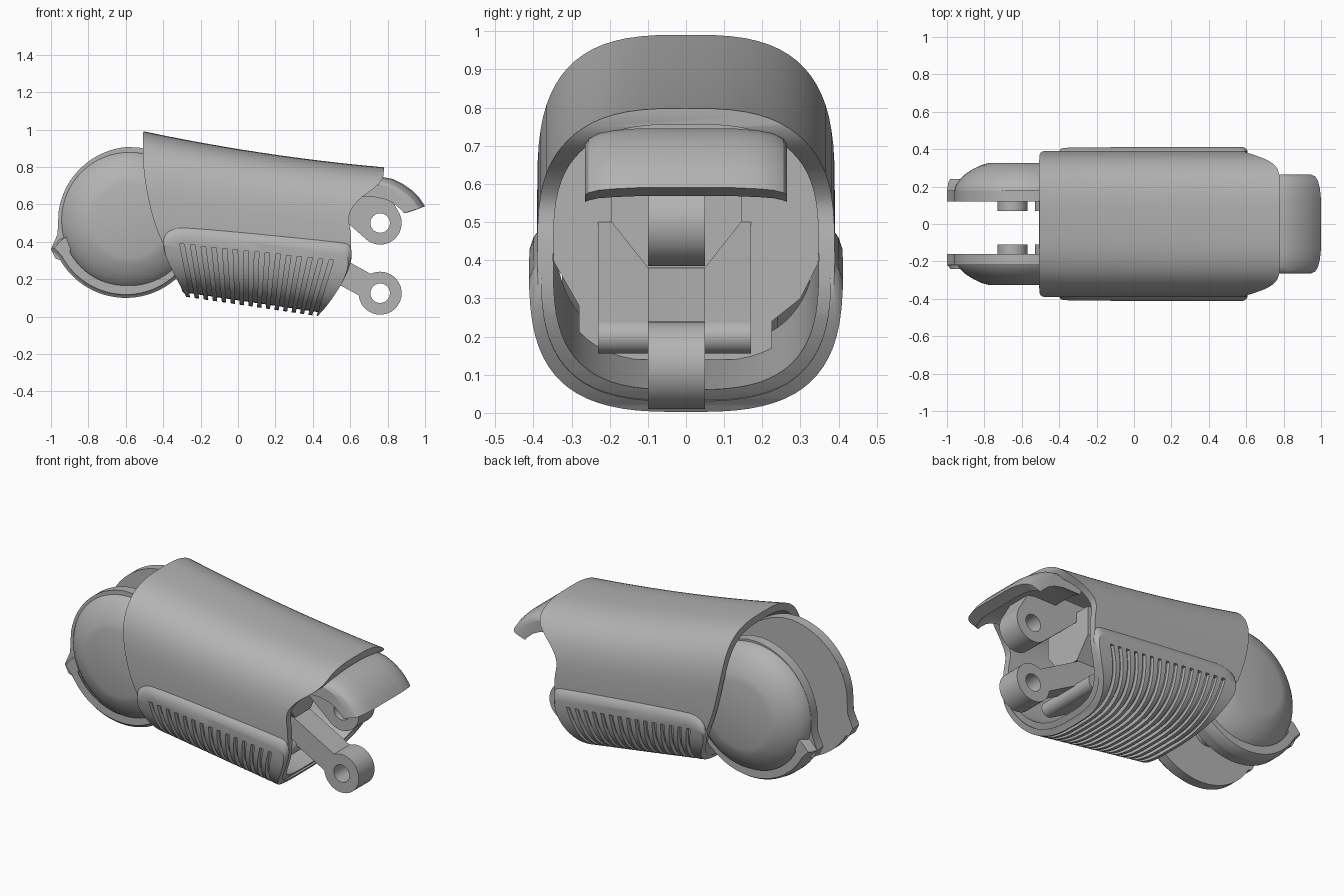
import bpy, bmesh
from math import sin, cos, radians, pi, copysign

if "Cube" in bpy.data.objects:
    bpy.data.objects.remove(bpy.data.objects["Cube"])

grey = bpy.data.materials.new("plain grey")
grey.use_nodes = True
grey.diffuse_color = (0.45, 0.45, 0.45, 1)
grey.node_tree.nodes["Principled BSDF"].inputs["Base Color"].default_value = grey.diffuse_color


# Helpers
def loft(name, rings):
    """Closed solid through a row of matching rings."""
    bm = bmesh.new()
    rows = [[bm.verts.new(p) for p in ring] for ring in rings]
    count = len(rows[0])
    for a, b in zip(rows, rows[1:]):
        for i in range(count):
            j = (i + 1) % count
            bm.faces.new((a[i], a[j], b[j], b[i]))
    bm.faces.new(rows[0])
    bm.faces.new(rows[-1])
    bmesh.ops.recalc_face_normals(bm, faces=bm.faces)
    mesh = bpy.data.meshes.new(name)
    bm.to_mesh(mesh)
    bm.free()
    mesh.materials.append(grey)
    obj = bpy.data.objects.new(name, mesh)
    bpy.context.collection.objects.link(obj)
    return obj


def prism(name, outline, sections, pivot=(0, 0)):
    """Side outline (x, z) swept along y; sections are (y, x scale, z scale, z shift)."""
    px, pz = pivot
    return loft(name, [[(px + (x - px) * sx, y, pz + (z - pz) * sz + dz) for x, z in outline]
                       for y, sx, sz, dz in sections])


def both_ways(half):
    """Mirror sections given from the outside in."""
    return [(-y, *rest) for y, *rest in half] + half[::-1]


def plate(name, outline, y0, y1):
    return prism(name, outline, [(y0, 1, 1, 0), (y1, 1, 1, 0)])


def boolean(obj, cutter, operation="DIFFERENCE"):
    mod = obj.modifiers.new("cut", "BOOLEAN")
    mod.operation, mod.solver, mod.object = operation, "EXACT", cutter
    bpy.context.view_layer.update()
    graph = bpy.context.evaluated_depsgraph_get()
    mesh = bpy.data.meshes.new_from_object(obj.evaluated_get(graph))
    obj.modifiers.clear()
    obj.data = mesh
    bpy.data.objects.remove(cutter)


def rounded(points, times=2):
    """Corner cutting."""
    for _ in range(times):
        out = []
        for i, (x, z) in enumerate(points):
            u, w = points[(i + 1) % len(points)]
            out += [(x * .75 + u * .25, z * .75 + w * .25), (x * .25 + u * .75, z * .25 + w * .75)]
        points = out
    return points


def arc(cx, cz, r, start, end, steps=32):
    return [(cx + r * cos(radians(start + (end - start) * i / steps)),
             cz + r * sin(radians(start + (end - start) * i / steps))) for i in range(steps + 1)]


def circle(cx, cz, r, steps=64):
    return arc(cx, cz, r, 0, 360, steps)[:-1]


def body(name, grow, x0, x1, steps=16, sides=72):
    """Long body with a rounded-square cross-section."""
    rings = []
    for k in range(steps + 1):
        x = x0 + (x1 - x0) * k / steps
        top = 0.896 - 0.163 * x + 0.048 * x * x + grow
        low = 0.087 - 0.147 * x - grow
        ring = []
        for i in range(sides):
            c, s = cos(2 * pi * i / sides), sin(2 * pi * i / sides)
            ring.append((x, (0.39 + grow) * copysign(abs(c) ** 0.67, c),
                         (top + low) / 2 + (top - low) / 2 * copysign(abs(s) ** 0.67, s)))
        rings.append(ring)
    return loft(name, rings)


# Hollow shell trimmed to its side outline
shell = body("shell", 0, -0.7, 0.95)
boolean(shell, body("shell_core", -0.042, -0.8, 1.05))
trim = [(.78, 1.3), (.785, .77), (.765, .72), (.72, .68), (.65, .63), (.6, .57), (.59, .52),
        (.605, .44), (.605, .3), (.56, .19), (.47, .06), (.4, 0), (.3, -.2), (-.22, -.2),
        (-.28, .1), (-.37, .32), (-.45, .5), (-.495, .7), (-.51, .85), (-.5, 1.3)]
boolean(shell, plate("shell_trim", rounded(trim), -0.6, 0.6), "INTERSECT")

# Slotted grip wrapped around the lower half
grip = body("slotted_grip", 0.022, -0.7, 0.95)
boolean(grip, body("grip_core", -0.01, -0.8, 1.05))
edge = [(-.35, .47), (-.28, .48), (.55, .4), (.605, .385), (.61, .3), (.565, .19), (.48, .06),
        (.42, .0), (.3, -.2), (-.22, -.2), (-.25, .06), (-.34, .22), (-.4, .35), (-.4, .43)]
slope = both_ways([(.46, .9, .8, 0), (.412, .955, .89, 0), (.4, .985, .965, 0), (.388, 1, 1, 0)])
boolean(grip, prism("grip_trim", rounded(edge), slope, (0.1, 0)), "INTERSECT")
for i in range(15):
    t = i / 14
    xt, zt, xb = -0.3 + 0.8 * t, 0.388 - 0.085 * t, -0.2 + 0.57 * t
    w = 0.012
    slot = [(xb - w, -.12), (xb + w, -.12), (xt + w, zt), (xt - w, zt)]
    boolean(grip, plate("slot", slot, -0.6, 0.6))

# Curved tongue over the front opening
tongue = [(.6, .72), (.7, .742), (.78, .745), (.83, .735), (.88, .71), (.93, .675), (.97, .635),
          (1, .59), (.935, .568), (.91, .595), (.87, .63), (.82, .655), (.75, .67), (.6, .67)]
crown = both_ways([(.265, .86, .85, -.02), (.255, .92, .91, -.014), (.23, .96, .955, -.007),
                   (.19, .985, .985, -.003), (.13, 1, 1, 0)])
prism("front_tongue", tongue, crown, (.6, .6))

# Linkage arms with pin holes
d, n = (-0.875, 0.484), (0.484, 0.875)
hx = 0.76
lower = arc(hx, .125, .115, 186, 476) + [(hx + d[0] * .8 + n[0] * s, .125 + d[1] * .8 + n[1] * s)
                                         for s in (.066, -.066)]
upper = arc(hx, .5, .115, 234, 390) + [(.79, .68), (.7, .73), (.3, .73), (.45, .62)]
for name, outline, z in (("lower_arm", lower, .125), ("upper_arm", upper, .5)):
    arm = plate(name, outline, -0.1, 0.05)
    boolean(arm, plate("pin_hole", circle(hx, z, .052, 40), -0.3, 0.3))

# Wide round-nosed base of the lower arm
nose = arc(.42, .2, .045, 241, 421, 20)
nose += [(.42 + d[0] * .56 + n[0] * s, .2 + d[1] * .56 + n[1] * s) for s in (.045, -.045)]
plate("arm_slab", nose, -0.23, 0.17)

# Tapered mount of the upper arm, and the inner bulkhead fitted to the shell
mount = [(-.1, .38), (.05, .38), (.145, .5), (.145, .68), (-.195, .68), (-.195, .5)]
wall = [(-.28, .14), (.225, .14), (.225, .24), (.3, .3), (.36, .42), (.36, .77),
        (-.36, .77), (-.36, .42), (-.28, .28)]
loft("upper_arm_mount", [[(x, y, z) for y, z in mount] for x in (-.1, .45)])
bulkhead = loft("bulkhead", [[(x, y, z) for y, z in wall] for x in (-.16, -.03)])
boolean(bulkhead, body("bulkhead_trim", -0.025, -0.7, 0.95), "INTERSECT")

# Rear joint: a rim plate, domed cheek, lower guard and two bosses on each side
jx, jz = -0.6, 0.505
rim = arc(jx, jz, .405, -150, 80, 60) + arc(jx + .04, jz, .403, 95, 172, 24) + [(-.965, .44), (-1, .36), (-.975, .31)]
dome = [(.17, .381), (.2, .377), (.24, .35), (.27, .318), (.295, .278), (.315, .235), (.325, .2)]
guard = arc(jx, jz, .405, 208, 320) + arc(jx, jz, .355, 320, 208) + [(-.88, .45), (-.955, .41), (-1, .36)]
for side, label in ((1, "left"), (-1, "right")):
    a, b = side * 0.14 - 0.02, side * 0.2 - 0.02
    plate(label + "_rim_plate", rim, a, b)
    cheek = prism(label + "_cheek", circle(0, 0, 1), [(side * y, r, r, 0) for y, r in dome])
    cheek.location = (jx + .02, 0, jz + .01)
    prism(label + "_lower_guard", guard,
          [(b, 1, 1, 0), (side * .225, .98, .98, 0), (side * .24, .955, .955, 0)], (jx, jz))
    for place, x, z in (("upper", -.45, .62), ("lower", -.65, .42)):
        plate(label + "_" + place + "_boss", circle(x, z, .08, 40), side * 0.09 - 0.02, b)

# Smooth shading with sharp edges kept
bpy.ops.object.select_all(action="DESELECT")
for obj in bpy.context.scene.objects:
    if obj.type == "MESH":
        obj.select_set(True)
        bpy.context.view_layer.objects.active = obj
bpy.ops.object.shade_smooth_by_angle(angle=radians(28))
